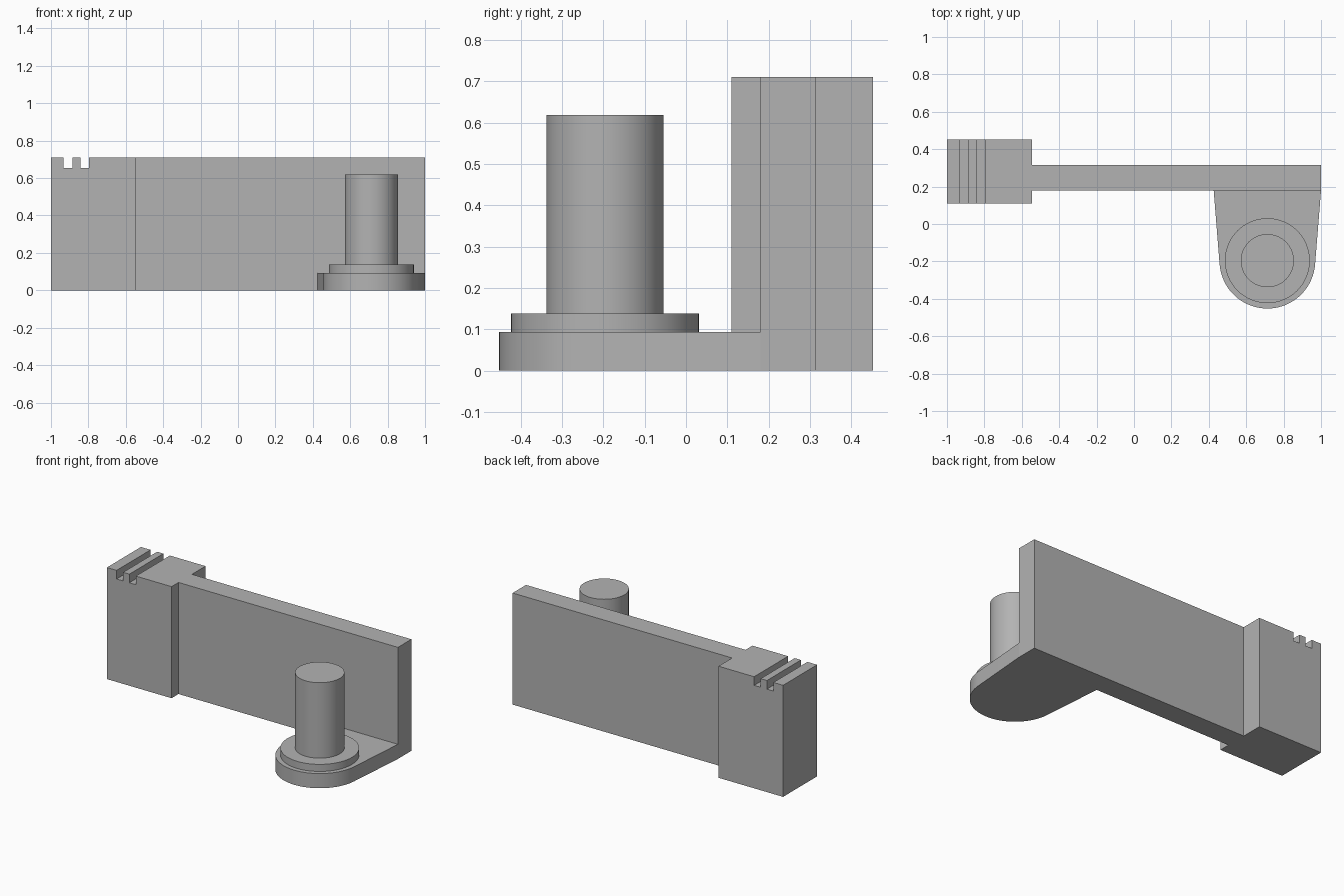
import bpy, bmesh, math
from mathutils import Vector

default_cube = bpy.data.objects.get("Cube")
if default_cube:
    bpy.data.objects.remove(default_cube, do_unlink=True)

# Single grey finish
grey = bpy.data.materials.new("plain_grey")
grey.use_nodes = True
colour = (0.45, 0.45, 0.45, 1)
grey.diffuse_color = colour
grey.node_tree.nodes["Principled BSDF"].inputs["Base Color"].default_value = colour


def extrude(name, profile, offset, smooth=False):
    """Make a solid by pushing a closed outline of 3D points along offset."""
    bm = bmesh.new()
    face = bm.faces.new([bm.verts.new(p) for p in profile])
    result = bmesh.ops.extrude_face_region(bm, geom=[face], use_keep_orig=True)
    moved = [v for v in result["geom"] if isinstance(v, bmesh.types.BMVert)]
    bmesh.ops.translate(bm, verts=moved, vec=offset)
    bmesh.ops.recalc_face_normals(bm, faces=bm.faces)
    mesh = bpy.data.meshes.new(name)
    bm.to_mesh(mesh)
    bm.free()
    mesh.materials.append(grey)
    obj = bpy.data.objects.new(name, mesh)
    bpy.context.collection.objects.link(obj)
    if smooth:
        bpy.ops.object.select_all(action="DESELECT")
        obj.select_set(True)
        bpy.context.view_layer.objects.active = obj
        bpy.ops.object.shade_smooth_by_angle(angle=math.radians(30))
    return obj


def arc(centre, radius, start, end, steps, z):
    angles = [start + (end - start) * i / steps for i in range(steps + 1)]
    return [(centre.x + radius * math.cos(a), centre.y + radius * math.sin(a), z)
            for a in angles]


def disc(name, centre, radius, bottom, top):
    outline = arc(centre, radius, 0, math.tau, 64, bottom)[:-1]
    return extrude(name, outline, (0, 0, top - bottom), smooth=True)


height, wall_front, wall_back = 0.71, 0.18, 0.315
block_right = -0.545

# End block with two slots cut across its top
slot_floor = 0.655
outline = [(-1, 0), (-1, height)]
for left in (-0.932, -0.842):
    right = left + 0.046
    outline += [(left, height), (left, slot_floor), (right, slot_floor), (right, height)]
outline += [(block_right, height), (block_right, 0)]
extrude("slotted_block", [(x, 0.11, z) for x, z in outline], (0, 0.342, 0))

# Long upright wall
extrude("wall", [(block_right, wall_front, 0), (1, wall_front, 0),
                 (1, wall_back, 0), (block_right, wall_back, 0)], (0, 0, height))

# Foot plate: tapered sides running tangent into a round nose
centre = Vector((0.713, -0.196))
nose, foot_top = 0.256, 0.093
corner = Vector((1, wall_front)) - centre
tangent = math.atan2(corner.y, corner.x) - math.acos(nose / corner.length)
foot = [(1, wall_front, 0)]
foot += arc(centre, nose, tangent, -math.pi - tangent, 40, 0)
foot += [(2 * centre.x - 1, wall_front, 0)]
extrude("foot_plate", foot, (0, 0, foot_top), smooth=True)

# Flange and upright pin
disc("flange", centre, 0.227, foot_top, 0.138)
disc("pin", centre, 0.142, 0.138, 0.618)
